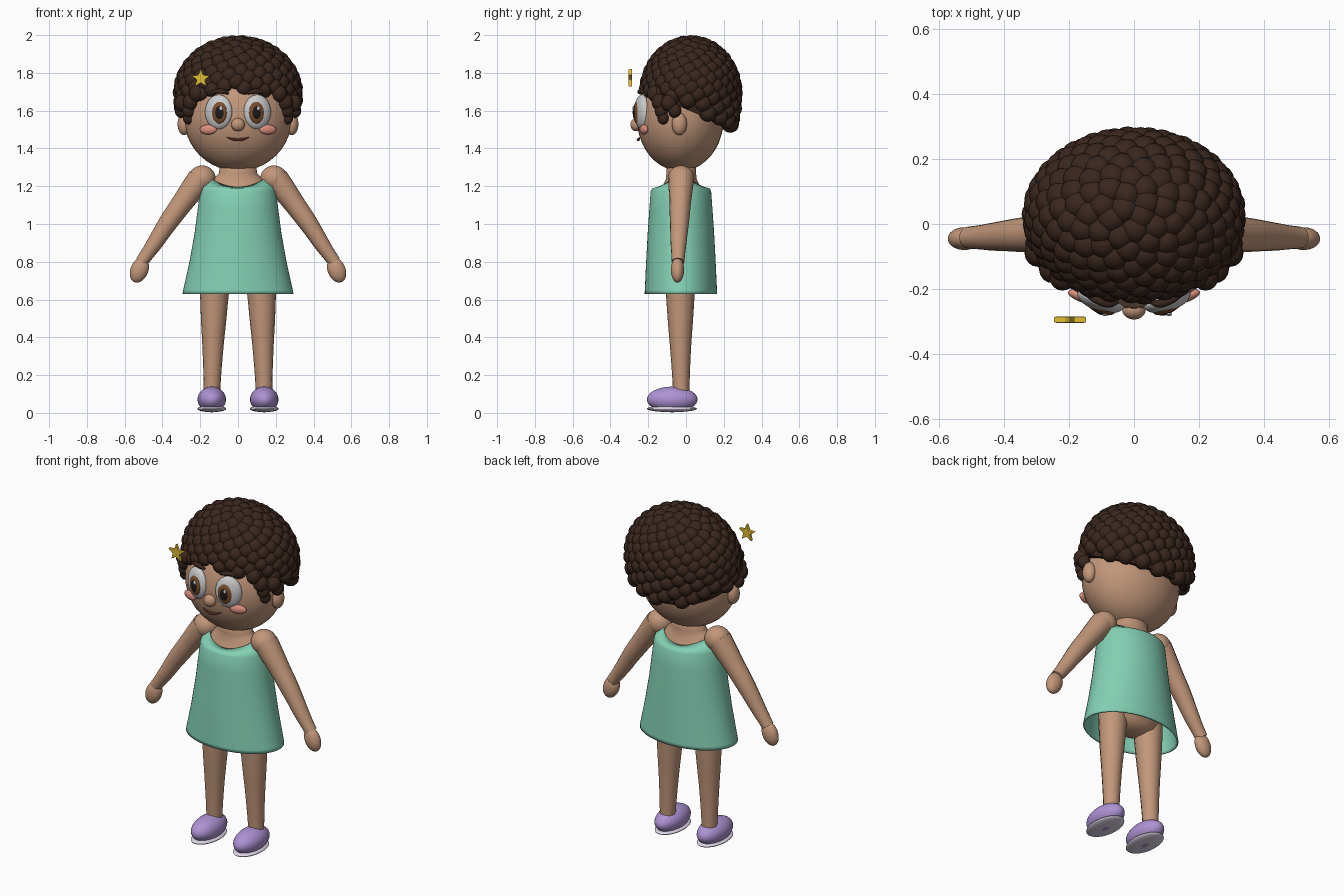
import bpy, bmesh
from math import sin, cos, pi, sqrt, radians
from mathutils import Vector, Matrix

if "Cube" in bpy.data.objects:
    bpy.data.objects.remove(bpy.data.objects["Cube"])


def material(name, rgb):
    m = bpy.data.materials.new(name)
    m.diffuse_color = (*rgb, 1)
    m.use_nodes = True
    m.node_tree.nodes["Principled BSDF"].inputs["Base Color"].default_value = m.diffuse_color
    return m


SKIN = material("skin", (0.54, 0.31, 0.195))
HAIR = material("dark_brown", (0.042, 0.02, 0.013))
TEAL = material("teal", (0.23, 0.63, 0.46))
LILAC = material("lilac", (0.42, 0.29, 0.65))
PALE = material("pale_lilac", (0.72, 0.66, 0.8))
WHITE = material("white", (0.85, 0.85, 0.83))
IRIS = material("iris_brown", (0.2, 0.075, 0.025))
BLACK = material("black", (0.012, 0.01, 0.01))
BLUSH = material("blush", (0.7, 0.27, 0.2))
MOUTH = material("mouth_red", (0.28, 0.07, 0.05))
GOLD = material("gold", (0.75, 0.5, 0.035))


def finish(name, bm, mat, smooth=True):
    bmesh.ops.recalc_face_normals(bm, faces=bm.faces)
    me = bpy.data.meshes.new(name)
    bm.to_mesh(me)
    bm.free()
    for p in me.polygons:
        p.use_smooth = smooth
    me.materials.append(mat)
    ob = bpy.data.objects.new(name, me)
    bpy.context.collection.objects.link(ob)
    return ob


def add_ball(bm, loc, radii, rz=0, ry=0, seg=32, rings=20):
    m = (Matrix.Translation(loc) @ Matrix.Rotation(rz, 4, 'Z')
         @ Matrix.Rotation(ry, 4, 'Y') @ Matrix.Diagonal((*radii, 1)))
    bmesh.ops.create_uvsphere(bm, u_segments=seg, v_segments=rings, radius=1, matrix=m)


def ball(name, loc, radii, mat, rz=0, ry=0):
    bm = bmesh.new()
    add_ball(bm, loc, radii, rz, ry)
    return finish(name, bm, mat)


def loft(name, rings, mat, cy, cap, n=56):
    """Stack of elliptical rings (z, rx, ry, extra height at the sides)."""
    bm = bmesh.new()
    loops = []
    for z, rx, ry, lift in rings:
        loops.append([bm.verts.new((rx * cos(a), cy + ry * sin(a), z + lift * cos(a) ** 2))
                      for a in (2 * pi * i / n for i in range(n))])
    for lo, hi in zip(loops, loops[1:]):
        for i in range(n):
            bm.faces.new((lo[i], lo[(i + 1) % n], hi[(i + 1) % n], hi[i]))
    if cap:
        bm.faces.new(loops[0])
        bm.faces.new(loops[-1])
    return finish(name, bm, mat)


def tube(name, pts, mat, res=6):
    """Tapered tube through points (x, y, z, radius)."""
    cu = bpy.data.curves.new(name, 'CURVE')
    cu.dimensions = '3D'
    cu.bevel_depth = 1
    cu.bevel_resolution = res
    cu.use_fill_caps = True
    sp = cu.splines.new('BEZIER')
    sp.radius_interpolation = 'CARDINAL'
    sp.bezier_points.add(len(pts) - 1)
    for bp, p in zip(sp.bezier_points, pts):
        bp.co = p[:3]
        bp.radius = p[3]
        bp.handle_left_type = bp.handle_right_type = 'AUTO'
    ob = bpy.data.objects.new(name, cu)
    bpy.context.collection.objects.link(ob)
    cu.materials.append(mat)
    bpy.ops.object.select_all(action='DESELECT')
    ob.select_set(True)
    bpy.context.view_layer.objects.active = ob
    bpy.ops.object.convert(target='MESH')
    bpy.ops.object.shade_smooth_by_angle()


# Head, nose and mouth
ball("head", (0, -0.03, 1.56), (0.285, 0.23, 0.28), SKIN)
ball("nose", (0, -0.264, 1.526), (0.036, 0.03, 0.035), SKIN)
tube("mouth", [(-0.06, -0.243, 1.46, 0.002), (-0.03, -0.25, 1.45, 0.006), (0, -0.253, 1.446, 0.008),
               (0.03, -0.25, 1.45, 0.006), (0.06, -0.243, 1.46, 0.002)], MOUTH, 3)

# Body under the dress, with the neck
loft("body", [(0.63, 0.06, 0.05, 0), (0.66, 0.15, 0.09, 0), (0.74, 0.19, 0.125, 0),
              (0.95, 0.165, 0.12, 0), (1.12, 0.165, 0.125, 0), (1.17, 0.16, 0.115, 0.01),
              (1.2, 0.14, 0.1, 0.03), (1.235, 0.115, 0.082, 0.02), (1.27, 0.1, 0.078, 0),
              (1.36, 0.095, 0.078, 0)], SKIN, -0.025, True)

# Dress: open at hem and neckline
dress = loft("dress", [(0.63, 0.294, 0.192, 0), (0.65, 0.29, 0.191, 0), (0.8, 0.257, 0.184, 0),
                       (0.95, 0.23, 0.176, 0), (1.08, 0.213, 0.167, 0), (1.175, 0.201, 0.16, 0),
                       (1.19, 0.193, 0.15, 0.01), (1.196, 0.15, 0.106, 0.05)], TEAL, -0.027, False)
sol = dress.modifiers.new("thickness", 'SOLIDIFY')
sol.thickness = 0.008

# Mirrored limbs and face features
for s, side in ((-1, "right"), (1, "left")):
    ball(side + "_shoulder", (s * 0.19, -0.026, 1.24), (0.072, 0.07, 0.07), SKIN)
    tube(side + "_arm", [(s * 0.2, -0.026, 1.24, 0.068), (s * 0.285, -0.03, 1.125, 0.058),
                         (s * 0.375, -0.035, 1.0, 0.05), (s * 0.45, -0.04, 0.885, 0.041),
                         (s * 0.51, -0.042, 0.8, 0.034)], SKIN)
    ball(side + "_hand", (s * 0.522, -0.045, 0.757), (0.047, 0.035, 0.07), SKIN, 0, s * radians(-22))
    tube(side + "_leg", [(s * 0.122, -0.03, 0.74, 0.08), (s * 0.126, -0.03, 0.6, 0.074),
                         (s * 0.132, -0.029, 0.38, 0.058), (s * 0.138, -0.025, 0.1, 0.043)], SKIN)
    ball(side + "_shoe", (s * 0.139, -0.073, 0.071), (0.075, 0.134, 0.068), LILAC)
    ball(side + "_sole", (s * 0.139, -0.075, 0.022), (0.076, 0.132, 0.018), PALE)
    ball(side + "_ear", (s * 0.285, -0.035, 1.53), (0.035, 0.04, 0.06), SKIN)

    turn = s * radians(18)
    ball(side + "_eye", (s * 0.102, -0.233, 1.593), (0.075, 0.036, 0.092), WHITE, turn)
    ball(side + "_iris", (s * 0.1, -0.26, 1.59), (0.043, 0.016, 0.058), IRIS, turn)
    ball(side + "_pupil", (s * 0.099, -0.27, 1.59), (0.025, 0.01, 0.037), BLACK, turn)
    ball(side + "_eye_glint", (s * 0.099 + 0.009, -0.278, 1.612), (0.009, 0.005, 0.012), WHITE)
    ball(side + "_cheek", (s * 0.158, -0.223, 1.5), (0.047, 0.018, 0.026), BLUSH, turn)
    tube(side + "_brow", [(s * 0.05, -0.24, 1.69, 0.006), (s * 0.075, -0.245, 1.7, 0.012),
                          (s * 0.115, -0.233, 1.702, 0.012), (s * 0.16, -0.205, 1.685, 0.006)], HAIR, 4)

# Hair: smooth cap cut on a slope, covered with curls laid out in a spiral
HC = Vector((0, 0.025, 1.69))


def on_hair(u, grow=0.0):
    rz = 0.265 if u.z > 0 else 0.4
    return HC + Vector((u.x * (0.3 + grow), u.y * (0.23 + grow), u.z * (rz + grow)))


def hairline(y):
    return 1.7 - 0.42 * (y + 0.22)


bm = bmesh.new()
bmesh.ops.create_uvsphere(bm, u_segments=40, v_segments=28, radius=1)
for v in bm.verts:
    v.co = on_hair(v.co, 0.012)
cut = bmesh.ops.bisect_plane(bm, geom=bm.verts[:] + bm.edges[:] + bm.faces[:],
                             plane_co=(0, -0.22, 1.7), plane_no=(0, -0.42, -1), clear_outer=True)
rim = [e for e in cut["geom_cut"] if isinstance(e, bmesh.types.BMEdge)]
bmesh.ops.contextual_create(bm, geom=rim)
cap = finish("hair_cap", bm, HAIR)
bpy.ops.object.select_all(action='DESELECT')
cap.select_set(True)
bpy.context.view_layer.objects.active = cap
bpy.ops.object.shade_smooth_by_angle()

bm = bmesh.new()
COUNT = 330
for i in range(COUNT):
    z = 1 - (2 * i + 1) / COUNT
    a = i * pi * (3 - sqrt(5))
    r = sqrt(1 - z * z)
    p = on_hair(Vector((r * cos(a), r * sin(a), z)))
    if p.z > hairline(p.y) + 0.018:
        add_ball(bm, p, (0.046, 0.046, 0.046), seg=16, rings=10)
# Side locks in front of the ears
for s in (-1, 1):
    for x, y, z, r in ((0.22, -0.165, 1.69, 0.04), (0.25, -0.14, 1.645, 0.042), (0.258, -0.13, 1.6, 0.036),
                       (0.262, -0.12, 1.56, 0.03), (0.295, -0.09, 1.64, 0.042), (0.3, -0.06, 1.6, 0.035)):
        add_ball(bm, (s * x, y, z), (r, r, r * 1.1), seg=16, rings=10)
finish("hair_curls", bm, HAIR)

# Star clip
bm = bmesh.new()
star = []
for i in range(10):
    r = 0.053 if i % 2 == 0 else 0.023
    a = pi / 2 + i * pi / 5
    star.append(bm.verts.new((-0.197 + r * cos(a), -0.304, 1.77 + r * sin(a))))
face = bm.faces.new(star)
ext = bmesh.ops.extrude_face_region(bm, geom=[face])
bmesh.ops.translate(bm, vec=(0, 0.019, 0), verts=[v for v in ext["geom"] if isinstance(v, bmesh.types.BMVert)])
clip = finish("star_clip", bm, GOLD, False)
bev = clip.modifiers.new("soft_edges", 'BEVEL')
bev.width = 0.003
bev.segments = 2
